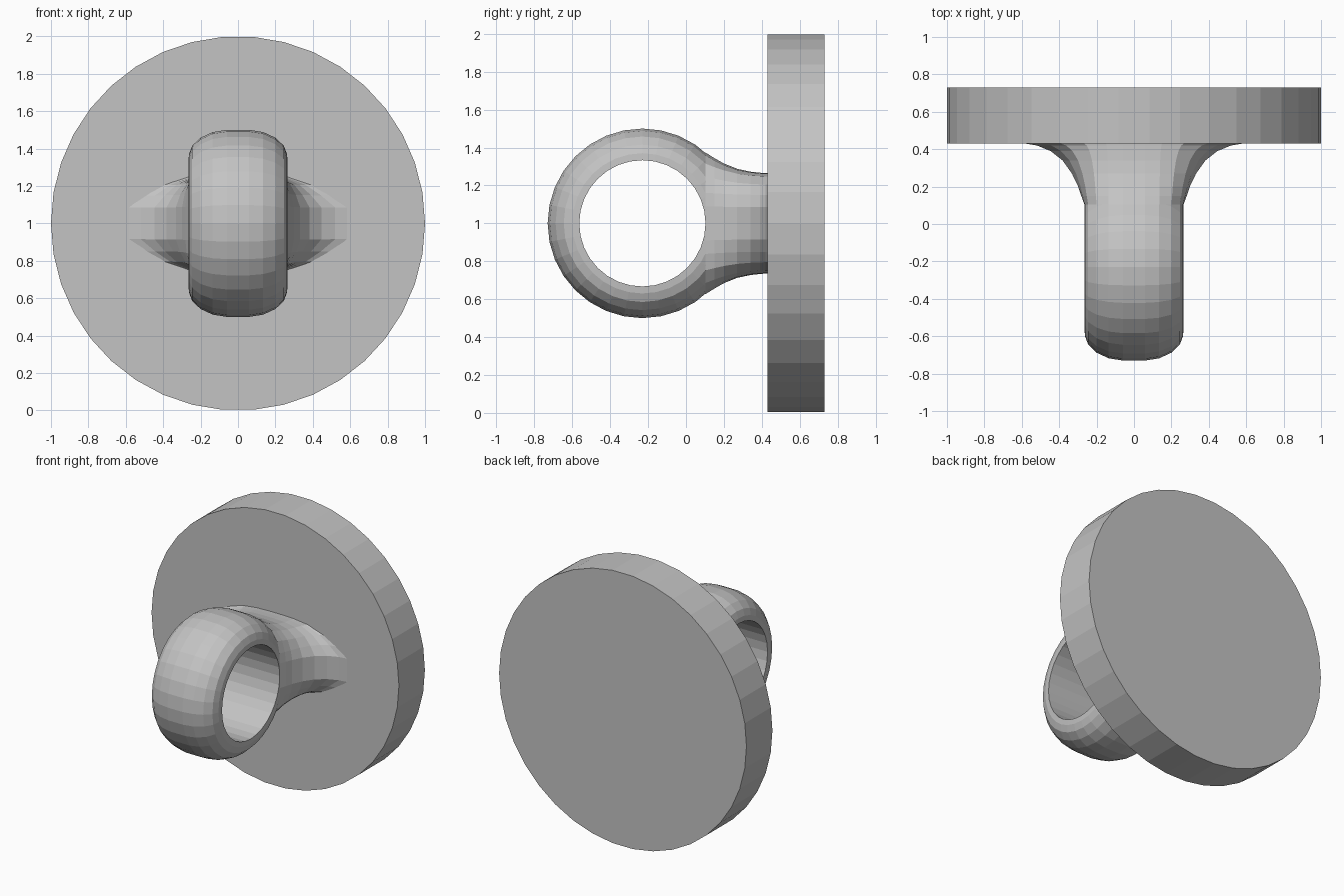
import bpy, bmesh
from math import sin, cos, pi, sqrt

cube = bpy.data.objects.get("Cube")
if cube:
    bpy.data.objects.remove(cube, do_unlink=True)

grey = bpy.data.materials.new("plain grey")
grey.use_nodes = True
colour = (0.55, 0.55, 0.55, 1)
grey.diffuse_color = colour
grey.node_tree.nodes["Principled BSDF"].inputs["Base Color"].default_value = colour

CENTRE_Z = 1.0
RING_Y, HOLE_R = -0.23, 0.333


def loft(name, sections, wrap=False, caps=()):
    """Skin closed sections of equal length into one object."""
    bm = bmesh.new()
    rows = [[bm.verts.new(p) for p in s] for s in sections]
    pairs = list(zip(rows, rows[1:]))
    if wrap:
        pairs.append((rows[-1], rows[0]))
    for a, b in pairs:
        for i in range(len(a)):
            j = (i + 1) % len(a)
            bm.faces.new((a[i], a[j], b[j], b[i]))
    for c in caps:
        bm.faces.new(rows[c])
    bmesh.ops.recalc_face_normals(bm, faces=bm.faces)
    mesh = bpy.data.meshes.new(name)
    bm.to_mesh(mesh)
    bm.free()
    mesh.materials.append(grey)
    obj = bpy.data.objects.new(name, mesh)
    bpy.context.collection.objects.link(obj)
    return obj


# Wall plate: a thick faceted disc
SIDES = 38
angles = [2 * pi * i / SIDES for i in range(SIDES)]
loft("wall_plate",
     [[(cos(a), y, CENTRE_Z + sin(a)) for a in angles] for y in (0.43, 0.73)],
     caps=(0, 1))

# Ring: D-shaped section (half width, radius) revolved around the x axis
half = [(0.265, HOLE_R), (0.262, 0.37), (0.245, 0.415), (0.2, 0.458),
        (0.135, 0.488), (0.06, 0.5)]
section = half + [(-x, r) for x, r in reversed(half)]
STEPS = 32
loft("ring",
     [[(x, RING_Y + r * cos(a), CENTRE_Z + r * sin(a)) for x, r in section]
      for a in (2 * pi * i / STEPS for i in range(STEPS))], wrap=True)

# Stem: starts on the ring's own outline and flares sideways into the plate
start = [(0.265, 0.09)] + [(x, sqrt(r * r - HOLE_R ** 2)) for x, r in half[1:]]
end = [(0.6, 0.085), (0.5, 0.15), (0.4, 0.205), (0.27, 0.248), (0.15, 0.262), (0.06, 0.265)]
# (y, sideways blend, vertical blend)
stations = [(0.104, 0, 0), (0.15, 0.05, 0.27), (0.2, 0.1, 0.53), (0.27, 0.2, 0.79),
            (0.34, 0.35, 0.93), (0.39, 0.54, 0.98), (0.42, 0.76, 1), (0.433, 1, 1)]


def stem_section(y, tx, tz):
    q = [(a + (c - a) * tx, b + (d - b) * tz) for (a, b), (c, d) in zip(start, end)]
    top = q + [(-x, z) for x, z in reversed(q)]
    outline = top + [(-x, -z) for x, z in top]
    return [(x, y, CENTRE_Z + z) for x, z in outline]


loft("flared_stem", [stem_section(*s) for s in stations])
